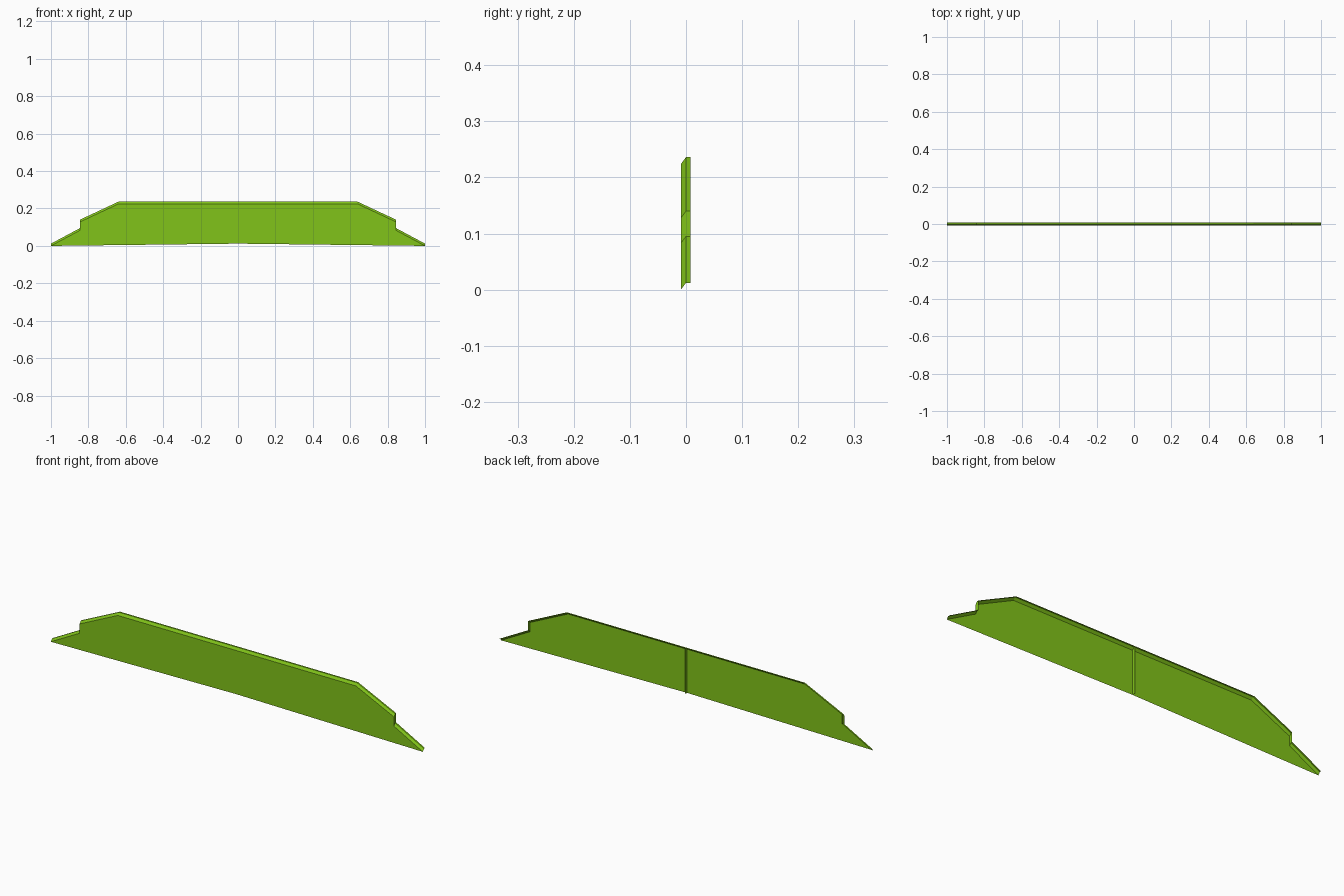
import bpy, bmesh

if "Cube" in bpy.data.objects:
    bpy.data.objects.remove(bpy.data.objects["Cube"])

mat = bpy.data.materials.new("lime_green")
mat.diffuse_color = (0.22, 0.55, 0.01, 1)
mat.use_nodes = True
mat.node_tree.nodes["Principled BSDF"].inputs["Base Color"].default_value = mat.diffuse_color

# Half outline (x, z) of the rear lip, from the tip up to the centre
OUTLINE = [(1.0, 0.012), (0.845, 0.095), (0.845, 0.14), (0.64, 0.236), (0.0, 0.236)]
DROP = 0.012          # front face sits lower than the rear lip
FRONT, MID, BACK = -0.009, 0.0, 0.008
BOTTOM_MID = 0.012    # lower edge rises slightly at the centre


def make_object(name, bm):
    mesh = bpy.data.meshes.new(name)
    bm.to_mesh(mesh)
    bm.free()
    mesh.materials.append(mat)
    obj = bpy.data.objects.new(name, mesh)
    bpy.context.collection.objects.link(obj)
    return obj


# Open-backed panel: front plate, sloping bevel and straight rear lip
bm = bmesh.new()
rings = [[bm.verts.new((x, y, z - d)) for x, z in OUTLINE]
         for y, d in ((FRONT, DROP), (MID, 0), (BACK, 0))]
bottom = bm.verts.new((0, FRONT, BOTTOM_MID))
bm.faces.new([bottom] + rings[0])
for a, b in zip(rings, rings[1:]):
    for i in range(len(OUTLINE) - 1):
        bm.faces.new((a[i + 1], a[i], b[i], b[i + 1]))
panel = make_object("panel_shell", bm)
mirror = panel.modifiers.new("mirror", 'MIRROR')
mirror.use_clip = True
mirror.merge_threshold = 0.0005

# Thin upright rib behind the centre seam
top = OUTLINE[-1][1]
bm = bmesh.new()
bm.faces.new([bm.verts.new((0, y, z)) for y, z in (
    (FRONT, BOTTOM_MID), (BACK, BOTTOM_MID + 0.002), (BACK, top),
    (MID, top), (FRONT, top - DROP))])
make_object("centre_rib", bm)
